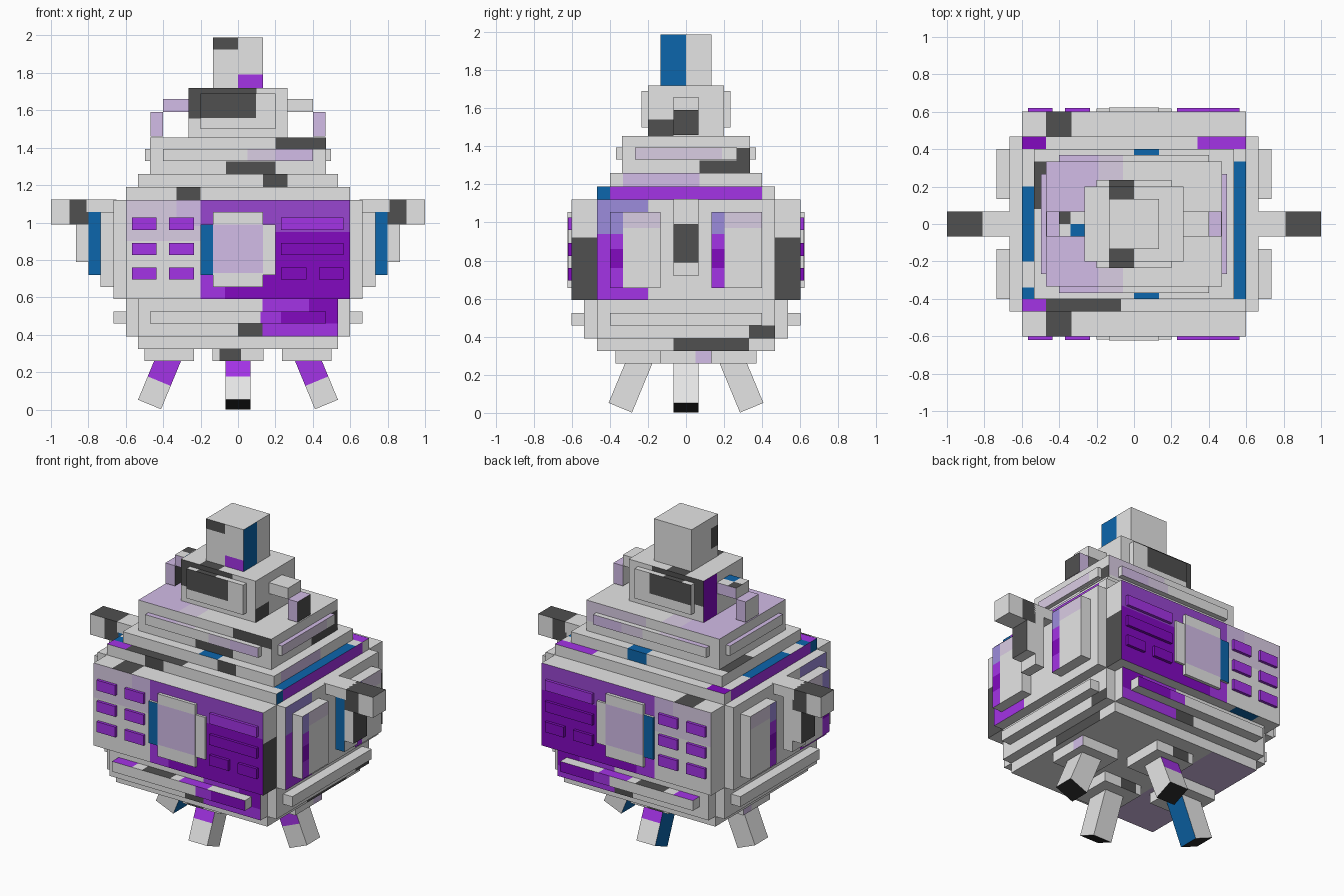
import bpy, bmesh, math
from mathutils import Matrix, Vector

cube = bpy.data.objects.get("Cube")
if cube:
    bpy.data.objects.remove(cube, do_unlink=True)


def linear(h):
    out = []
    for i in (0, 2, 4):
        c = int(h[i:i + 2], 16) / 255
        out.append(c / 12.92 if c <= 0.04045 else ((c + 0.055) / 1.055) ** 2.4)
    return (*out, 1.0)


COLOURS = {
    "light grey": "E5E5E5", "dark grey": "505050", "black": "282828",
    "purple": "A433E6", "deep purple": "8209C0", "violet": "9846D0",
    "lavender": "D3BDE8", "pale lavender": "DACDE4", "periwinkle": "9C8CDC", "blue": "0C66AC",
}
MATS = {}
for name, h in COLOURS.items():
    m = bpy.data.materials.new(name)
    m.use_nodes = True
    m.diffuse_color = linear(h)
    m.node_tree.nodes["Principled BSDF"].inputs["Base Color"].default_value = linear(h)
    MATS[name] = m

GREY, DARK, BLACK, PURP, DEEP, VIO, LAV, PALE, PERI, BLUE = COLOURS
ANY = (-9, 9)


def box(name, x, y, z, colour=GREY, paint=(), matrix=None):
    """Box from ranges; paint = (face, range, range, colour), ranges on the two other axes."""
    bm = bmesh.new()
    lo, hi = Vector((x[0], y[0], z[0])), Vector((x[1], y[1], z[1]))
    bmesh.ops.create_cube(bm, size=1, matrix=Matrix.Translation((lo + hi) / 2)
                          @ Matrix.Diagonal((*(hi - lo), 1)))
    slots = [colour]
    rules = []
    for face, r1, r2, col in paint:
        axis = "xyz".index(face[-1])
        signs = {"+": (1,), "-": (-1,)}.get(face[0], (-1, 1))
        others = [a for a in range(3) if a != axis]
        if col not in slots:
            slots.append(col)
        rules.append((axis, signs, others, (r1, r2), slots.index(col)))
        # cut the surface along the edges of the painted area
        for a, r in zip(others, (r1, r2)):
            for v in r:
                if lo[a] + 0.004 < v < hi[a] - 0.004:
                    co, no = Vector(), Vector()
                    co[a], no[a] = v, 1
                    bmesh.ops.bisect_plane(bm, geom=bm.verts[:] + bm.edges[:] + bm.faces[:],
                                           dist=1e-5, plane_co=co, plane_no=no)
    bm.normal_update()
    for f in bm.faces:
        c = f.calc_center_median()
        for axis, signs, others, rs, idx in rules:
            if any(f.normal[axis] * s > 0.9 for s in signs) and \
                    all(r[0] < c[a] < r[1] for a, r in zip(others, rs)):
                f.material_index = idx
    if matrix:
        bm.transform(matrix)
    me = bpy.data.meshes.new(name)
    bm.to_mesh(me)
    bm.free()
    for s in slots:
        me.materials.append(MATS[s])
    ob = bpy.data.objects.new(name, me)
    bpy.context.collection.objects.link(ob)
    return ob


def sym(v):
    return (-v, v)


def side(s, a, b):
    return tuple(sorted((s * a, s * b)))


# Top block and head
box("top_block", sym(.133), sym(.133), (1.72, 1.988), GREY, [
    ("-y", (-.14, 0), (1.925, 2), DARK), ("-y", (0, .14), (1.7, 1.79), PURP),
    ("+x", (-.14, 0), ANY, BLUE), ("-x", (-.14, -.065), (1.79, 1.92), DARK)])
box("head", sym(.265), sym(.2), (1.45, 1.72), GREY, [
    ("y", (-.3, .1), (1.555, 1.73), DARK), ("+x", (-.3, -.065), (1.4, 1.54), DARK),
    ("-x", (.065, .3), ANY, DEEP),
    ("z", (-.133, 0), (.133, .3), DARK), ("z", (-.133, 0), (-.3, -.133), DARK)])
for s, n in ((-1, "front"), (1, "back")):
    box(n + "_face_plate", sym(.2), side(s, .19, .235), (1.5, 1.69), GREY, [
        ("y", (-.3, .095), (1.56, 1.7), DARK), ("z", (-.133, 0), ANY, DARK)])

# Ears bent downwards
box("right_ear_bar", (-.4, -.26), sym(.066), (1.59, 1.66), GREY, [
    ("y", ANY, ANY, LAV), ("+z", (-.34, -.2), (-.1, 0), BLUE), ("+z", (-.5, -.34), (0, .1), DARK)])
box("left_ear_bar", (.26, .4), sym(.066), (1.59, 1.66))
for s, n in ((-1, "right"), (1, "left")):
    box(n + "_ear_tip", side(s, .4, .468), sym(.066), (1.46, 1.59), LAV,
        [("+x", ANY, ANY, DARK), ("-x", ANY, ANY, GREY)])

# Stepped shoulders
TOP_WASH = [("+z", (-.5, -.06), ANY, PALE), ("+z", (-.5, -.19), ANY, LAV)]
box("upper_tier", sym(.47), sym(.335), (1.26, 1.455), GREY, [
    ("-y", (.2, .5), (1.39, 1.5), DARK), ("-y", (-.065, .2), (1.2, 1.325), DARK),
    ("+x", (.07, .4), (1.2, 1.325), DARK), ("+x", (.265, .4), (1.325, 1.39), DARK),
    ("+y", (.05, .5), (1.325, 1.5), PALE)] + TOP_WASH)
for s, n in ((-1, "front"), (1, "back")):
    box(n + "_upper_rail", sym(.4), side(s, .33, .368), (1.33, 1.393), GREY,
        [("y", (.05, .2), ANY, PALE), ("y", (.2, .5), ANY, LAV)] + TOP_WASH)
for s, n in ((-1, "right"), (1, "left")):
    box(n + "_upper_rail", side(s, .46, .498), sym(.267), (1.33, 1.393), GREY,
        [("+z", ANY, ANY, LAV), ("+x", (-.3, .19), ANY, PALE)])
box("middle_tier", sym(.535), sym(.4), (1.19, 1.26), GREY, [
    ("-y", (.135, .265), ANY, DARK), ("+y", (0, .133), ANY, BLUE),
    ("+x", (-.33, .07), ANY, LAV),
    ("+z", (0, .133), (.33, .5), BLUE), ("+z", (0, .133), (-.5, -.33), BLUE),
    ("+z", (-.6, -.47), (.08, .335), DARK)])
box("lower_tier", sym(.6), sym(.468), (1.12, 1.19), GREY, [
    ("-y", (-.33, -.2), ANY, DARK),
    ("x", (-.4, .4), ANY, PURP), ("x", (-.5, -.4), ANY, BLUE),
    ("+z", (.34, .7), (.4, .5), PURP), ("+z", (-.7, -.47), (.4, .5), DEEP),
    ("+z", (-.47, -.07), (-.5, -.4), DARK), ("+z", (-.7, -.47), (-.5, -.4), PURP),
    ("+z", (-.7, -.535), (-.2, .2), BLUE), ("+z", (-.7, -.535), (-.4, -.34), BLUE),
    ("+z", (.535, .7), (-.4, .335), BLUE)])

# Main body and its control panels
box("body", sym(.665), sym(.468), (.592, 1.12), GREY, [
    ("x", (-.5, -.2), (.5, .66), PURP), ("x", (-.5, -.39), (.66, .94), PURP),
    ("x", (-.5, -.2), (1.05, 1.2), PERI), ("x", (-.5, -.39), (.94, 1.05), PERI)])
ROWS = (.993, .858, .727)
for s, n in ((-1, "front"), (1, "back")):
    box(n + "_panel", sym(.6), side(s, .46, .602), (.592, 1.12), GREY, [
        ("y", (-.65, -.2), (.9, 1.2), PALE), ("y", (-.33, -.2), (.98, 1.2), LAV),
        ("y", (-.2, .7), (.5, .95), DEEP), ("y", (-.2, -.07), (.5, .72), PURP),
        ("y", (-.2, .7), (.95, 1.2), VIO), ("-z", (-.44, -.27), ANY, BLUE),
        ("+x", ANY, (.5, .92), DARK), ("+z", (-.47, -.335), ANY, DARK)])
    box(n + "_screen_wide", sym(.2), side(s, .59, .617), (.72, .99), GREY,
        [("y", (-.3, -.135), ANY, BLUE), ("-x", ANY, ANY, BLUE)])
    box(n + "_screen", sym(.133), side(s, .59, .622), (.655, 1.055), GREY,
        [("y", (-.133, .133), (.73, .99), LAV)])
    for i, z in enumerate(ROWS):
        spans = [(-.567, -.435), (-.37, -.235)]
        spans += [(.23, .565)] if i < 2 else [(.23, .365), (.432, .565)]
        for j, span in enumerate(spans):
            box(f"{n}_button_{i}_{j}", span, side(s, .59, .62), (z - .033, z + .033),
                DEEP if j and i and span[0] > 0 else PURP)

# Side plates and arms
for s, n in ((-1, "right"), (1, "left")):
    for k, (y0, y1) in (("front", (-.4, -.135)), ("back", (.135, .4))):
        strip = (y0 - .1, y0 + .068)
        box(f"{n}_{k}_side_plate", side(s, .65, .735), (y0, y1), (.655, 1.055), GREY, [
            ("x", ANY, (.97, 1.1), PALE),
            ("x", strip, (.6, .94), PURP), ("x", strip, (.76, .86), DEEP),
            ("x", strip, (.94, 1.1), PERI)])
    box(n + "_arm_bar", side(s, .65, .81), sym(.066), (1.055, 1.122))
    box(n + "_hand", side(s, .8, 1), sym(.066), (.99, 1.122), GREY, [
        ("y", side(s, .8, .9), ANY, DARK), ("+z", ANY, ANY, DARK)])
    box(n + "_arm_inner", side(s, .735, .8), sym(.066), (.72, 1.055), GREY,
        [("-y", ANY, ANY, BLUE)])
    box(n + "_arm_outer", side(s, .8, .865), sym(.066), (.79, .99), GREY,
        [("x", ANY, ANY, DARK)])

# Stepped underside
box("lower_body", sym(.6), sym(.468), (.39, .592), GREY, [("+x", (.33, .5), (.3, .46), DARK)])
for s, n in ((-1, "front"), (1, "back")):
    box(n + "_lower_panel", sym(.535), side(s, .46, .535), (.39, .592), GREY, [
        ("y", (0, .13), (.3, .47), DARK), ("y", (.13, .6), (.3, .7), PURP),
        ("y", (.38, .6), (.46, .7), DEEP)])
    box(n + "_lower_rail", sym(.47), side(s, .53, .602), (.46, .525), GREY, [
        ("y", (.12, .23), ANY, PURP), ("y", (.23, .5), ANY, DEEP),
        ("+z", (-.5, -.33), ANY, PURP), ("+z", (-.26, -.06), ANY, DARK),
        ("+z", (0, .2), ANY, PURP)])
for s, n in ((-1, "right"), (1, "left")):
    box(n + "_lower_rail", side(s, .59, .665), sym(.4), (.46, .525), GREY)
box("base_tier", sym(.535), sym(.468), (.325, .39), GREY, [
    ("+x", (-.065, .33), ANY, DARK), ("-z", (-.6, -.2), ANY, LAV)])

# Four splayed legs with mounts
TILT = math.radians(22.5)
HALF = sym(.0665)
for s, n in ((-1, "right"), (1, "left")):
    box(n + "_leg_mount", side(s, .235, .5), sym(.135), (.26, .335), GREY,
        [("x", (.05, .135), ANY, LAV)])
    box(n + "_leg", HALF, HALF, (0, .28), GREY, [
        ("-y", ANY, (.135, 1), PURP), ("-z", ANY, ANY, BLACK),
        ("+x" if s < 0 else "-x", ANY, ANY, BLUE)],
        Matrix.Translation((s * .473, 0, .027)) @ Matrix.Rotation(-s * TILT, 4, "Y"))
for s, n in ((-1, "front"), (1, "back")):
    box(n + "_leg_mount", sym(.135), side(s, .1, .37), (.26, .335), GREY,
        [("y", (-.1, .015), ANY, DARK)])
    box(n + "_leg", HALF, HALF, (0, .28), GREY, [
        ("-y" if s < 0 else "+y", ANY, (.135, 1), PURP), ("-z", ANY, ANY, BLACK),
        ("-x", ANY, ANY, BLUE)],
        Matrix.Translation((0, s * .345, .027)) @ Matrix.Rotation(s * TILT, 4, "X"))
